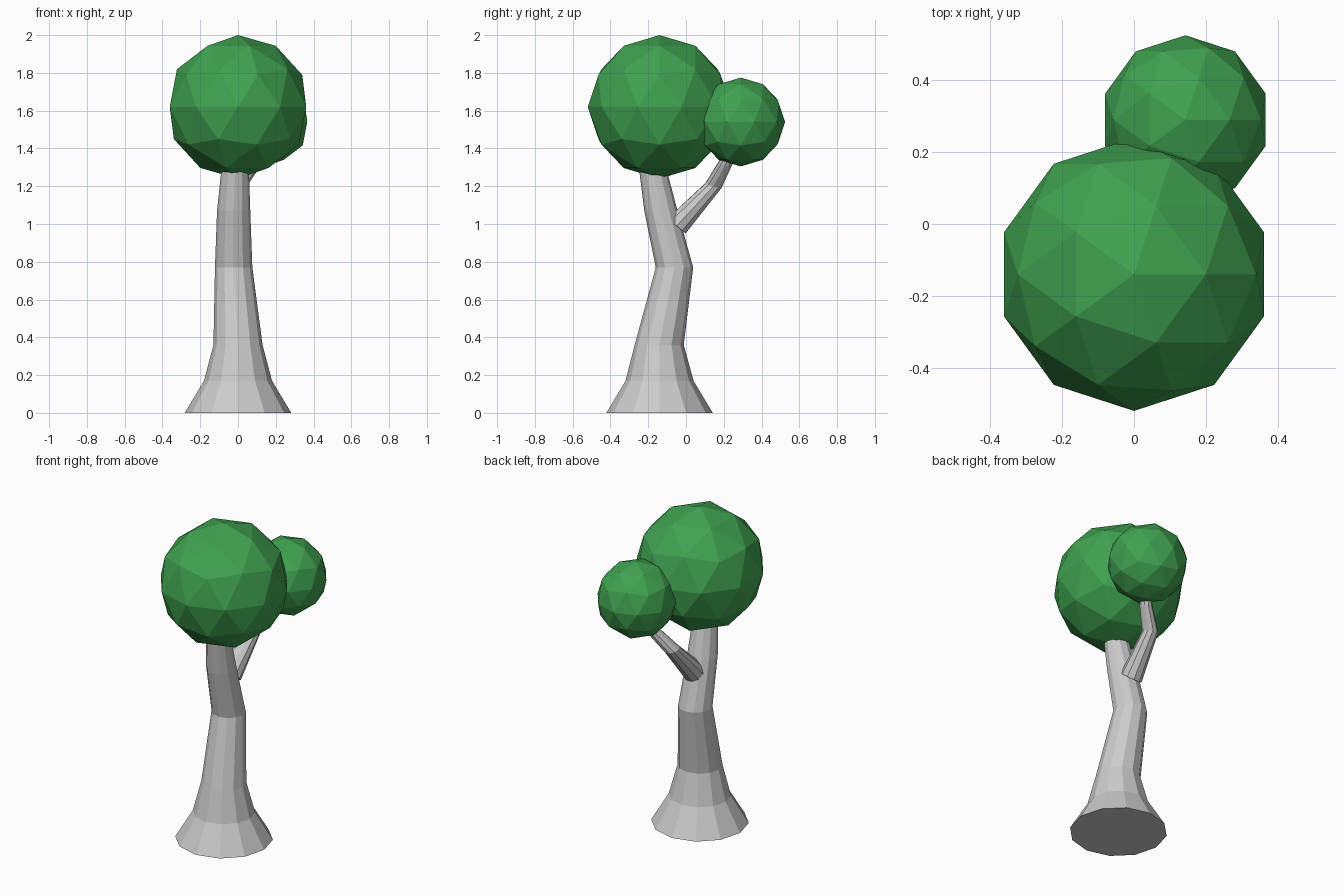
import bpy, bmesh, math
from mathutils import Vector

if "Cube" in bpy.data.objects:
    bpy.data.objects.remove(bpy.data.objects["Cube"])

leaf = bpy.data.materials.new("leaf_green")
leaf.diffuse_color = (0.05, 0.36, 0.08, 1.0)
leaf.use_nodes = True
leaf.node_tree.nodes["Principled BSDF"].inputs["Base Color"].default_value = leaf.diffuse_color


def loft(name, rings, sides):
    """Skin a closed tube through rings of (centre, radius, ring normal)."""
    bm = bmesh.new()
    loops = []
    for centre, radius, normal in rings:
        turn = Vector((0, 0, 1)).rotation_difference(Vector(normal))
        loop = []
        for i in range(sides):
            a = 2 * math.pi * i / sides
            offset = Vector((math.cos(a), math.sin(a), 0)) * radius
            loop.append(bm.verts.new(Vector(centre) + turn @ offset))
        loops.append(loop)
    for low, high in zip(loops, loops[1:]):
        for i in range(sides):
            j = (i + 1) % sides
            bm.faces.new((low[i], low[j], high[j], high[i]))
    bm.faces.new(loops[0][::-1])
    bm.faces.new(loops[-1])
    mesh = bpy.data.meshes.new(name)
    bm.to_mesh(mesh)
    bm.free()
    obj = bpy.data.objects.new(name, mesh)
    bpy.context.collection.objects.link(obj)


def foliage(name, centre, radius):
    bpy.ops.mesh.primitive_ico_sphere_add(subdivisions=2, radius=radius, location=centre)
    obj = bpy.context.object
    obj.name = name
    obj.data.materials.append(leaf)


# Trunk: flared foot, leaning bend, level rings
UP = (0, 0, 1)
loft("trunk", [
    ((0, -0.14, 0), 0.282, UP),
    ((0, -0.14, 0.17), 0.18, UP),
    ((0, -0.142, 0.36), 0.13, UP),
    ((-0.023, -0.061, 0.77), 0.099, UP),
    ((-0.023, -0.133, 1.07), 0.088, UP),
    ((-0.016, -0.172, 1.27), 0.074, UP),
    ((-0.01, -0.18, 1.42), 0.065, UP),
], 12)

# Side branch: leaves the back of the trunk and bends up into the small crown
loft("branch", [
    ((-0.02, -0.05, 0.99), 0.066, (0, 0.64, 0.77)),
    ((0.0, 0.145, 1.203), 0.047, (0.1, 0.25, 0.96)),
    ((0.085, 0.208, 1.32), 0.037, (0.3, 0.3, 0.9)),
    ((0.13, 0.26, 1.43), 0.03, (0.3, 0.3, 0.9)),
], 10)

# Leaf crowns
foliage("large_crown", (0, -0.14, 1.62), 0.38)
foliage("small_crown", (0.143, 0.29, 1.54), 0.235)
